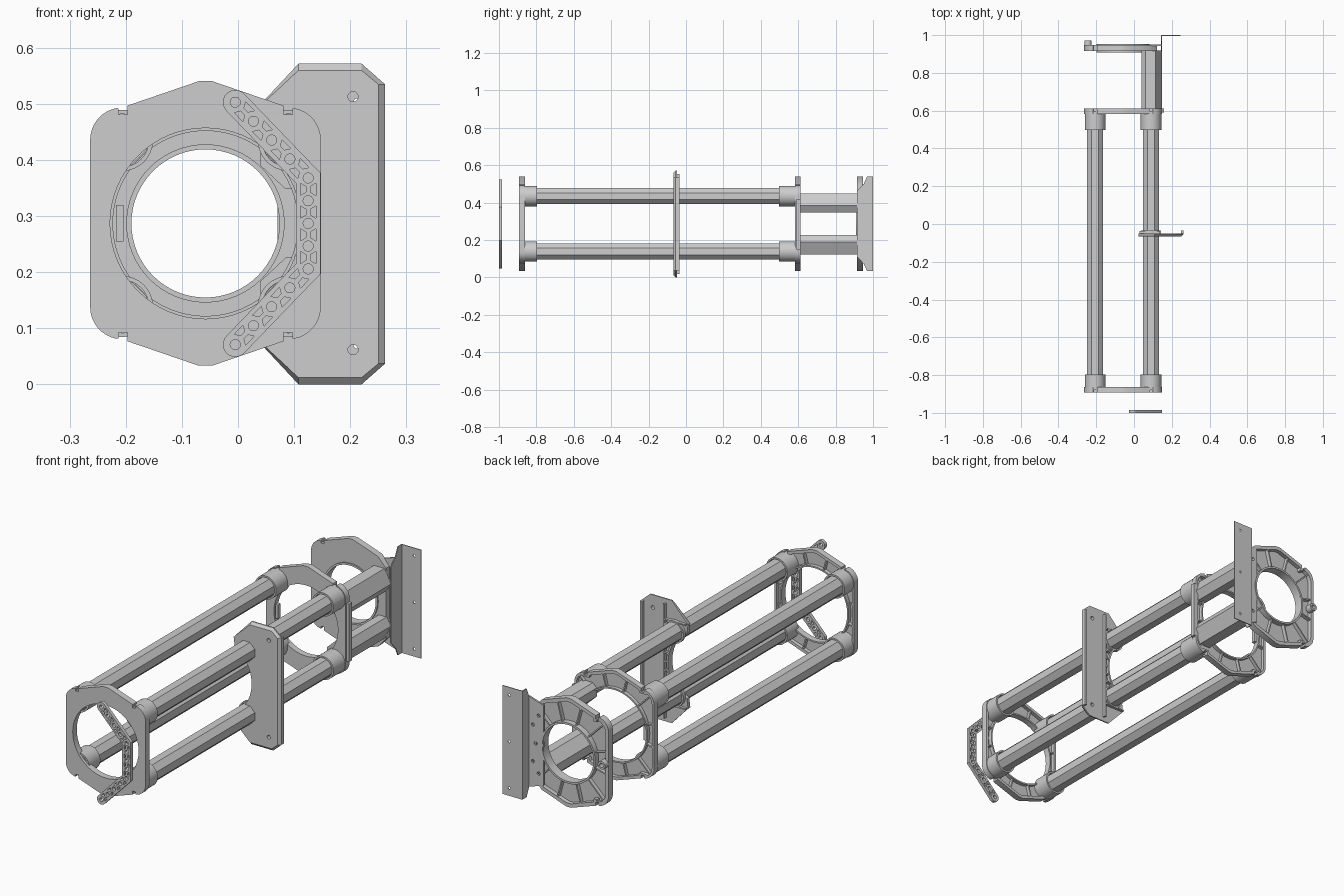
import bpy, bmesh, math
from mathutils import Vector, Matrix
from mathutils.geometry import intersect_line_line_2d

if "Cube" in bpy.data.objects:
    bpy.data.objects.remove(bpy.data.objects["Cube"])

CX, CZ = -0.058, 0.287      # axis of the frame
TUBE = 0.148                # tube offset from the axis

grey = bpy.data.materials.new("light_grey")
grey.diffuse_color = (0.61, 0.61, 0.61, 1)
grey.use_nodes = True
grey.node_tree.nodes["Principled BSDF"].inputs["Base Color"].default_value = grey.diffuse_color


def finish(name, bm, smooth=False):
    bmesh.ops.remove_doubles(bm, verts=bm.verts, dist=1e-5)
    bmesh.ops.recalc_face_normals(bm, faces=bm.faces)
    me = bpy.data.meshes.new(name)
    bm.to_mesh(me)
    bm.free()
    me.materials.append(grey)
    ob = bpy.data.objects.new(name, me)
    bpy.context.collection.objects.link(ob)
    if smooth:
        bpy.ops.object.select_all(action='DESELECT')
        ob.select_set(True)
        bpy.context.view_layer.objects.active = ob
        bpy.ops.object.shade_smooth_by_angle(angle=math.radians(30))
    return ob


def arc(x, z, r, a0, a1, n):
    return [(x + r * math.cos(math.radians(a0 + (a1 - a0) * i / n)),
             z + r * math.sin(math.radians(a0 + (a1 - a0) * i / n))) for i in range(n + 1)]


def circle(x, z, r, n=16):
    return arc(x, z, r, 0, 360, n)[:-1]


def plate(name, loops, y0, y1, smooth=True):
    """Flat plate in x/z; the first loop is the outline, the rest are holes."""
    cu = bpy.data.curves.new(name + "_profile", 'CURVE')
    cu.dimensions, cu.fill_mode, cu.extrude = '2D', 'BOTH', (y1 - y0) / 2
    for pts in loops:
        sp = cu.splines.new('POLY')
        sp.points.add(len(pts) - 1)
        for p, (x, z) in zip(sp.points, pts):
            p.co = (x, z, 0, 1)
        sp.use_cyclic_u = True
    tmp = bpy.data.objects.new(name + "_profile", cu)
    bpy.context.collection.objects.link(tmp)
    deps = bpy.context.evaluated_depsgraph_get()
    me = bpy.data.meshes.new_from_object(tmp.evaluated_get(deps))
    bm = bmesh.new()
    bm.from_mesh(me)
    bpy.data.objects.remove(tmp)
    bpy.data.curves.remove(cu)
    bpy.data.meshes.remove(me)
    bm.transform(Matrix.Translation((0, (y0 + y1) / 2, 0)) @ Matrix.Rotation(math.pi / 2, 4, 'X'))
    return finish(name, bm, smooth)


def loft(name, rings):
    """Closed solid through rings of 3D points."""
    bm = bmesh.new()
    vs = [[bm.verts.new(p) for p in r] for r in rings]
    n = len(vs[0])
    for a, b in zip(vs, vs[1:]):
        for i in range(n):
            bm.faces.new((a[i], a[(i + 1) % n], b[(i + 1) % n], b[i]))
    bm.faces.new(vs[0])
    bm.faces.new(vs[-1])
    return finish(name, bm)


def prism(name, pts, y0, y1):
    return loft(name, [[(x, y, z) for x, z in pts] for y in (y0, y1)])


def box(name, lo, hi):
    return prism(name, [(lo[0], lo[2]), (hi[0], lo[2]), (hi[0], hi[2]), (lo[0], hi[2])], lo[1], hi[1])


def frame_outline(clip=False):
    """Outline with peaked top and bottom, edge notches and rounded corners."""
    q = [(0.012, 0.2535), (0.139, 0.210), (0.139, 0.194), (0.155, 0.194), (0.155, 0.2045)]
    q += arc(TUBE, 0.149, 0.0575, 80, 0, 8)
    c = [(0.012, 0.2535), (0.139, 0.210), (0.18, 0.165)]
    right = c if clip else q
    return (right + [(x, -z) for x, z in reversed(right)]
            + [(-x, -z) for x, z in q] + [(-x, z) for x, z in reversed(q)])


def shift(pts, s=1.0):
    return [(CX + x * s, CZ + z * s) for x, z in pts]


def inner_rim():
    """Inside line of the rim, passing below the notches."""
    q = [(0.012, 0.239), (0.125, 0.2), (0.132, 0.186), (0.16, 0.186)]
    q += arc(TUBE, 0.149, 0.046, 60, 0, 6)
    h = q + [(x, -z) for x, z in reversed(q)]
    return h + [(-x, z) for x, z in reversed(h)]


def ribbed_frame(name, y0, y1, r, clip=False):
    """Skin at the front, with rim, hole collar and radial ribs behind it."""
    out = frame_outline(clip)
    inner = shift(out, 0.93) if clip else shift(inner_rim())
    skin = y0 + 0.012
    plate(name + "_skin", [shift(out), circle(CX, CZ, r, 64)], y0, skin)
    plate(name + "_rim", [shift(out), inner], skin, y1)
    plate(name + "_collar", [circle(CX, CZ, r + 0.007, 64), circle(CX, CZ, r, 64)], skin, y1)
    bm = bmesh.new()
    for k in range(12):
        a = math.radians(15 + 30 * k)
        d = Vector((math.cos(a), math.sin(a)))
        hits = [intersect_line_line_2d(d * r, d * 0.4, Vector(out[i - 1]), Vector(out[i]))
                for i in range(len(out))]
        start, end = r + 0.003, min((h.length for h in hits if h), default=0.2) - 0.006
        m = (Matrix.Translation((CX, (skin + y1) / 2 - 0.002, CZ)) @ Matrix.Rotation(-a, 4, 'Y')
             @ Matrix.Translation(((start + end) / 2, 0, 0))
             @ Matrix.Diagonal((end - start, y1 - skin, 0.006, 1)))
        bmesh.ops.create_cube(bm, size=1, matrix=m)
    finish(name + "_ribs", bm)


ribbed_frame("front_frame", -0.892, -0.862, 0.170)
ribbed_frame("middle_frame", 0.583, 0.612, 0.165)
ribbed_frame("rear_frame", 0.915, 0.947, 0.132, clip=True)
plate("rear_ring", [circle(CX, CZ, 0.141, 64), circle(CX, CZ, 0.132, 64)], 0.909, 0.953)
box("middle_tab", (-0.217, 0.586, 0.255), (-0.204, 0.605, 0.32))
box("middle_side_pad", (0.14, 0.59, 0.15), (0.16, 0.612, 0.42))

# Tubes with end sockets
for sx, side in ((-1, "left"), (1, "right")):
    for sz, level in ((-1, "lower"), (1, "upper")):
        x, z, tag = CX + sx * TUBE, CZ + sz * TUBE, f"{side}_{level}"
        prism("tube_" + tag, [(x + 0.0465 * math.cos(math.pi / 8 + i * math.pi / 4),
                               z + 0.0465 * math.sin(math.pi / 8 + i * math.pi / 4))
                              for i in range(8)], -0.878, 0.594)
        sleeve = [circle(x, z, 0.0545, 32), circle(x, z, 0.047, 32)]
        plate("front_socket_" + tag, sleeve, -0.880, -0.797)
        plate("rear_socket_" + tag, sleeve, 0.497, 0.595)

# Beams between the middle and rear frames
beam = [(.04, .39), (.04, .43), (.06, .45), (.115, .45), (.147, .385), (.125, .348), (.085, .348)]
prism("upper_beam", beam, 0.6, 0.918)
prism("lower_beam", [(x, 2 * CZ - z) for x, z in beam], 0.6, 0.918)

# Centre bracket: chamfered face, thick tube side with ribs, folded right lip
half = [(0.0295, 0.135), (0.024, 0.09), (0.108, 0.0), (0.22, 0.0), (0.262, 0.037)]
edge = half + [(x, 0.572 - z) for x, z in reversed(half)]
edge += arc(CX, 0.286, 0.1745, 58, -58, 24)
clamp = [(min(x, 0.250), min(max(z, 0.012), 0.560)) for x, z in edge]
loft("centre_plate", [[(x, -0.049, z) for x, z in edge], [(x, -0.055, z) for x, z in edge],
                      [(x, -0.066, z) for x, z in clamp]])
cut = bmesh.new()
for z in (0.062, 0.513):
    bmesh.ops.create_cone(cut, cap_ends=True, segments=20, radius1=0.009, radius2=0.009, depth=0.08,
                          matrix=Matrix.Translation((0.205, -0.057, z)) @ Matrix.Rotation(math.pi / 2, 4, 'X'))
cutter = finish("hole_cutter", cut)
cutter.hide_render = True
cutter.hide_set(True)
mod = bpy.data.objects["centre_plate"].modifiers.new("holes", 'BOOLEAN')
mod.object, mod.operation, mod.solver = cutter, 'DIFFERENCE', 'EXACT'
box("centre_right_lip", (0.25, -0.05, 0.037), (0.262, -0.034, 0.535))
plate("centre_arc_rim", [arc(CX, 0.286, 0.183, -56, 56, 24) + arc(CX, 0.286, 0.1745, 56, -56, 24)],
      -0.05, -0.034)
box("centre_spine", (0.135, -0.05, 0.02), (0.143, -0.034, 0.552))
for i, z in enumerate((0.09, 0.205, 0.245, 0.286, 0.327, 0.367, 0.482)):
    x0 = CX + math.sqrt(max(0.178 ** 2 - (z - 0.286) ** 2, 0.0075))
    box(f"centre_rib_{i}", (x0, -0.05, z - 0.003), (0.14, -0.036, z + 0.003))
for z in (CZ - TUBE, CZ + TUBE):
    plate("centre_clamp", [circle(CX + TUBE, z, 0.053, 32), circle(CX + TUBE, z, 0.046, 32)], -0.05, -0.034)

# Bent front bar with a lattice of holes
H = 0.022
P0, P1 = Vector((-0.005, 0.503)), Vector((0.125, 0.368))
P2, P3 = Vector((0.125, 2 * CZ - 0.368)), Vector((-0.005, 2 * CZ - 0.503))
miter = H * math.tan(math.radians(22.5))
upper = [(P1.x + H, P1.y + miter)] + arc(P0.x, P0.y, H, 44, 224, 12) + [(P1.x - H, P1.y - miter)]
bar = [upper + [(x, 2 * CZ - z) for x, z in reversed(upper)]]
for a, b in ((P0, P1), (P1, P2), (P2, P3)):
    d = (b - a).normalized()
    n = Vector((-d.y, d.x))
    for i in range(4):
        p = a.lerp(b, i / 4)
        bar.append(circle(p.x, p.y, 0.009, 14))
        m = a.lerp(b, (i + 0.5) / 4)
        for s in (-1, 1):
            bar.append([tuple(m + d * u + n * s * v) for u, v in
                        ((-0.005, 0.004), (0.005, 0.004), (0.011, 0.014), (-0.011, 0.014))])
bar.append(circle(P3.x, P3.y, 0.009, 14))
plate("front_bar", bar, -1.0, -0.984)

# Rear mounting bracket: pad, slanted side wall and flange
pad = [(0.07, 0.10), (0.147, 0.075), (0.147, 0.499), (0.07, 0.474)]
plate("bracket_pad", [pad] + [circle(x, z, 0.008) for x, z in
                              ((.095, .42), (.125, .37), (.11, .287), (.125, .20), (.095, .15))], 0.942, 0.95)
wall = [(0.915, 0.11), (0.915, 0.464), (0.95, 0.499), (0.968, 0.54), (1.0, 0.54),
        (1.0, 0.034), (0.968, 0.034), (0.95, 0.075)]
loft("bracket_wall", [[(x, y, z) for y, z in wall] for x in (0.144, 0.148)])
flange = [(0.145, 0.034), (0.247, 0.034), (0.247, 0.54), (0.145, 0.54)]
plate("bracket_flange", [flange, circle(0.212, 0.287, 0.006), circle(0.212, 0.07, 0.006),
                         circle(0.212, 0.504, 0.006)], 0.996, 1.0)

# Eyelet on the rear frame
plate("rear_eyelet", [circle(-0.244, CZ, 0.019, 24), circle(-0.244, CZ, 0.010, 24)], 0.94, 0.972)
